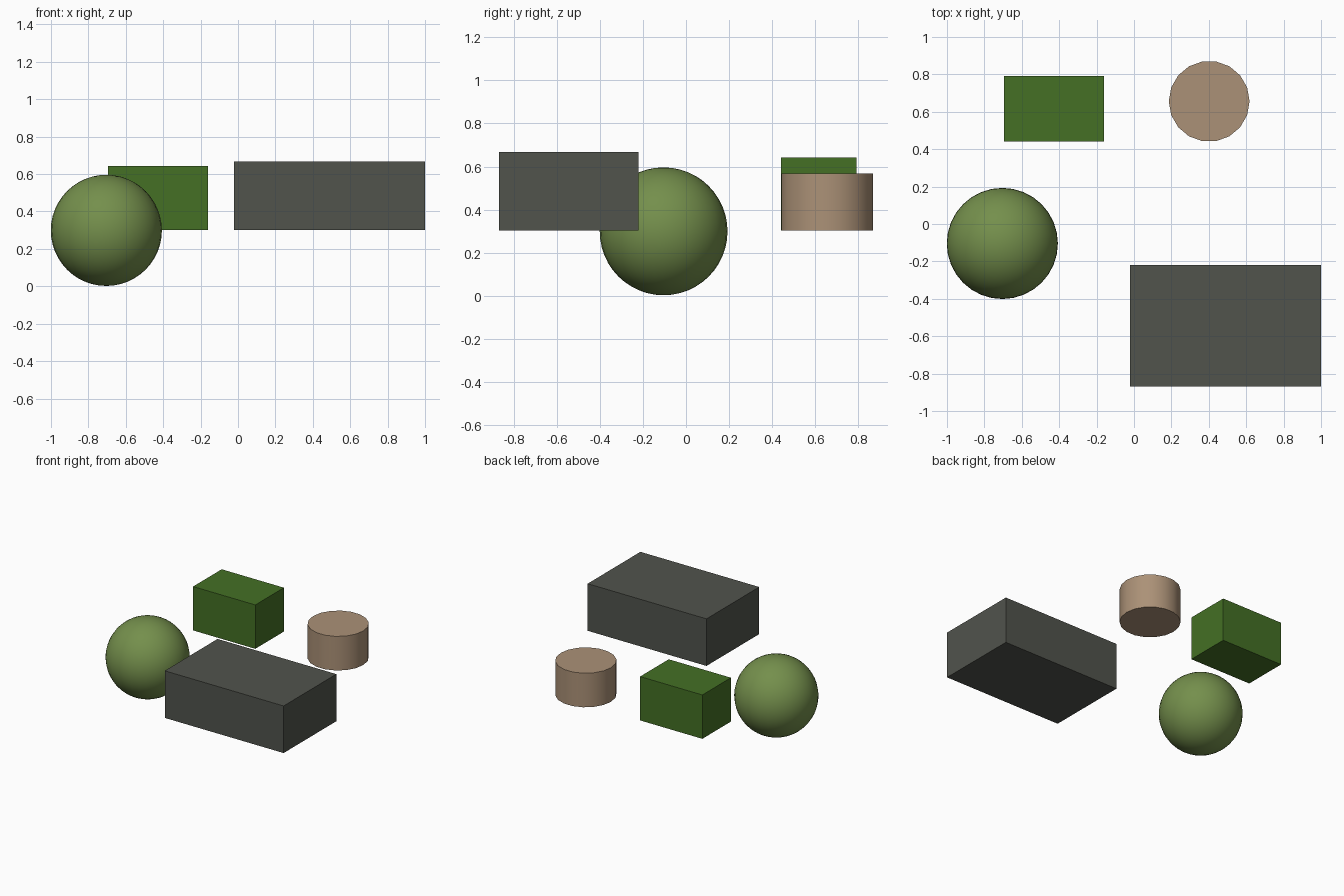
import bpy
import math

if "Cube" in bpy.data.objects:
    bpy.data.objects.remove(bpy.data.objects["Cube"])


def material(name, rgb):
    m = bpy.data.materials.new(name)
    m.diffuse_color = (*rgb, 1)
    m.use_nodes = True
    m.node_tree.nodes["Principled BSDF"].inputs["Base Color"].default_value = m.diffuse_color
    return m


def finish(name, mat, smooth=False):
    ob = bpy.context.object
    ob.name = name
    ob.data.materials.append(mat)
    if smooth:
        bpy.ops.object.shade_smooth_by_angle(angle=math.radians(40))
    return ob


def box(name, lo, hi, mat):
    centre = [(a + b) / 2 for a, b in zip(lo, hi)]
    bpy.ops.mesh.primitive_cube_add(size=1, location=centre)
    bpy.context.object.scale = [b - a for a, b in zip(lo, hi)]
    bpy.ops.object.transform_apply(location=False, rotation=False, scale=True)
    return finish(name, mat)


olive = material("olive green", (0.175, 0.275, 0.072))
green = material("leaf green", (0.058, 0.162, 0.018))
grey = material("dark grey", (0.082, 0.087, 0.073))
tan = material("tan", (0.41, 0.285, 0.185))

# Ball
bpy.ops.mesh.primitive_uv_sphere_add(segments=32, ring_count=24, radius=0.297,
                                     location=(-0.704, -0.104, 0.299))
finish("ball", olive, smooth=True)

# Blocks
box("large_block", (-0.022, -0.868, 0.302), (1.0, -0.22, 0.668), grey)
box("small_block", (-0.695, 0.441, 0.302), (-0.16, 0.792, 0.643), green)

# Short drum
bpy.ops.mesh.primitive_cylinder_add(vertices=18, radius=0.216, depth=0.265,
                                    location=(0.402, 0.656, 0.4345),
                                    rotation=(0, 0, math.pi / 2))
finish("drum", tan, smooth=True)
